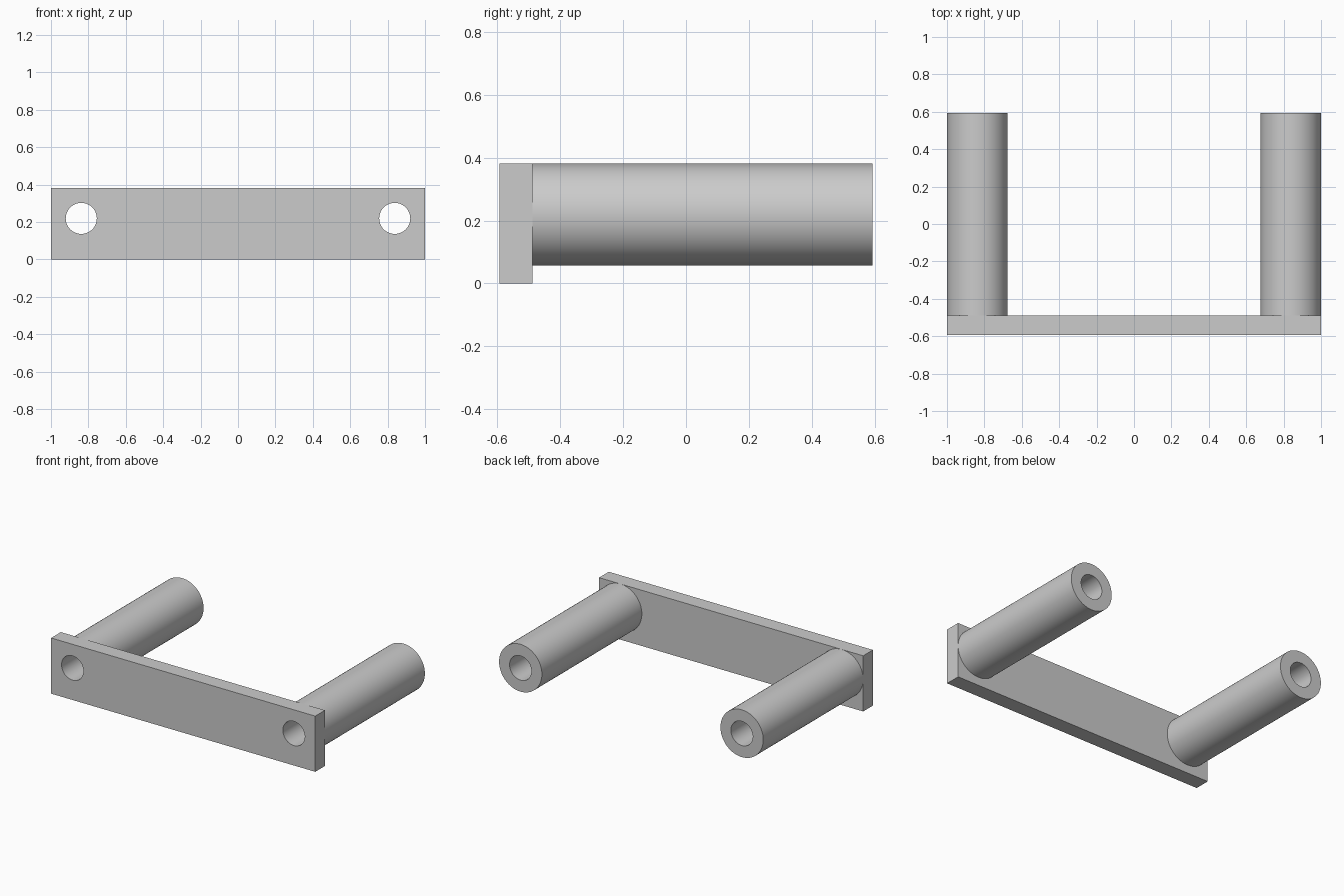
import bpy
import math
from mathutils import Matrix

cube = bpy.data.objects.get("Cube")
if cube:
    bpy.data.objects.remove(cube, do_unlink=True)

FRONT, PLATE_BACK, BACK = -0.593, -0.488, 0.593
HEIGHT = 0.381
OUTER, BORE = 0.162, 0.083
TUBE_X, TUBE_Z = 0.838, HEIGHT - 0.162
SIDES = 64

grey = bpy.data.materials.new("plain grey")
grey.use_nodes = True
grey.diffuse_color = (0.6, 0.6, 0.6, 1)
grey.node_tree.nodes["Principled BSDF"].inputs["Base Color"].default_value = (0.6, 0.6, 0.6, 1)


def rod(name, x, radius, y0, y1):
    """Cylinder lying along y."""
    bpy.ops.mesh.primitive_cylinder_add(vertices=SIDES, radius=radius, depth=y1 - y0)
    ob = bpy.context.object
    ob.name = name
    ob.data.transform(Matrix.Translation((x, (y0 + y1) / 2, TUBE_Z))
                      @ Matrix.Rotation(math.pi / 2, 4, 'X'))
    return ob


def cut(ob, cutter):
    """Cut the cutter's volume out of the object and discard the cutter."""
    mod = ob.modifiers.new("bore", 'BOOLEAN')
    mod.operation = 'DIFFERENCE'
    mod.solver = 'EXACT'
    mod.object = cutter
    bpy.ops.object.select_all(action='DESELECT')
    bpy.context.view_layer.objects.active = ob
    ob.select_set(True)
    bpy.ops.object.modifier_apply(modifier=mod.name)
    bpy.data.objects.remove(cutter, do_unlink=True)


def finish(ob):
    ob.data.materials.clear()
    ob.data.materials.append(grey)
    bpy.ops.object.select_all(action='DESELECT')
    bpy.context.view_layer.objects.active = ob
    ob.select_set(True)
    bpy.ops.object.shade_smooth_by_angle(angle=math.radians(30))


# Front plate
bpy.ops.mesh.primitive_cube_add(size=1)
plate = bpy.context.object
plate.name = "front_plate"
plate.data.transform(Matrix.Translation((0, (FRONT + PLATE_BACK) / 2, HEIGHT / 2))
                     @ Matrix.Diagonal((2, PLATE_BACK - FRONT, HEIGHT, 1)))

# Hollow tubes, bored through together with the plate
for name, x in (("left_tube", TUBE_X), ("right_tube", -TUBE_X)):
    tube = rod(name, x, OUTER, PLATE_BACK, BACK)
    for part in (tube, plate):
        cut(part, rod("bore_cutter", x, BORE, FRONT - 0.1, BACK + 0.1))
    finish(tube)
finish(plate)
